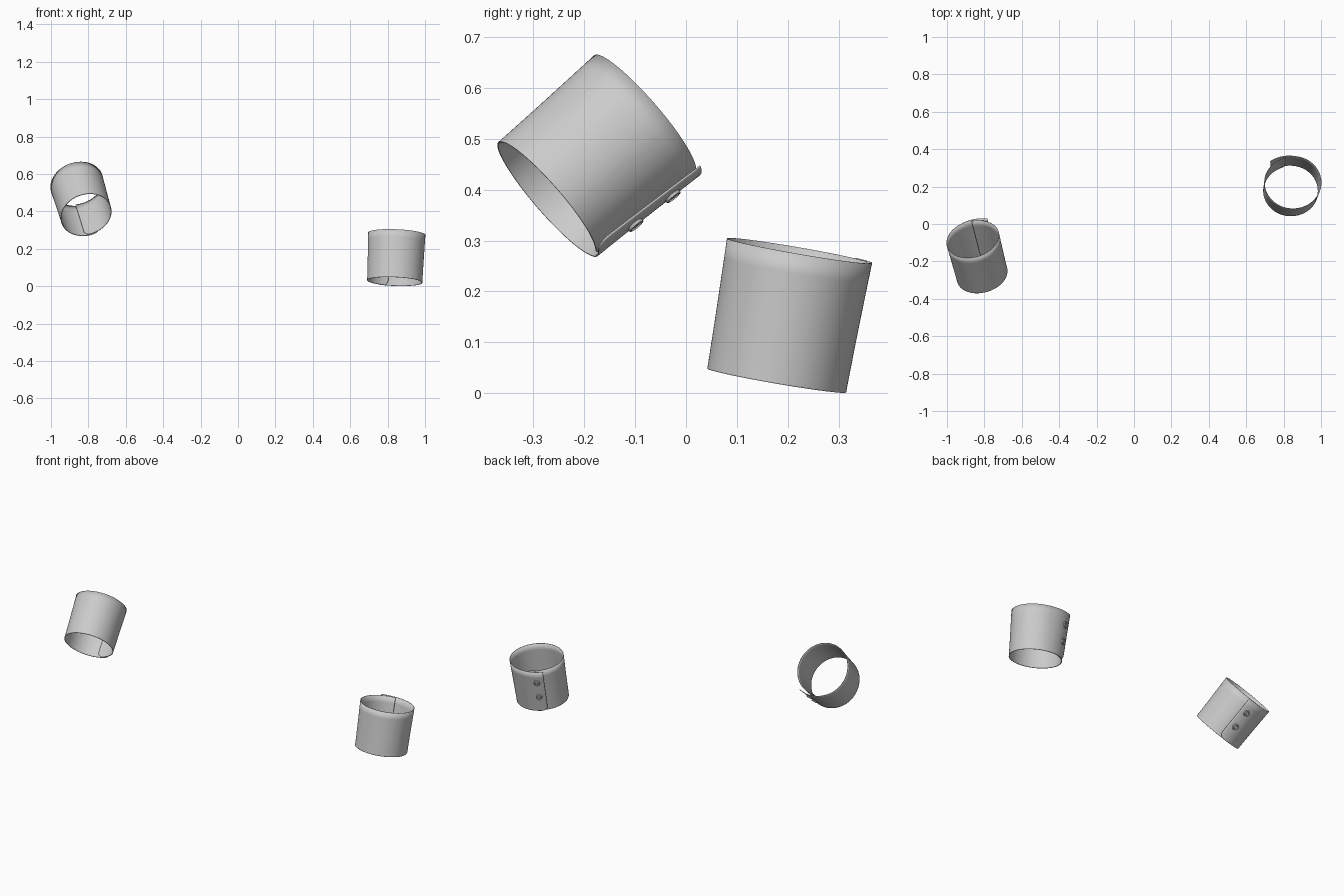
import bpy, bmesh, math
from mathutils import Vector, Matrix

if "Cube" in bpy.data.objects:
    bpy.data.objects.remove(bpy.data.objects["Cube"])

OVERLAP = math.radians(31)   # how far the flap covers the inner end
CORNER = 0.03                # rounded corners at the narrow end
NT, ROWS = 128, [0, .01, .03, .06, .1, .16, .25, .4, .55, .7, .85, 1]


def smooth(obj):
    bpy.ops.object.select_all(action='DESELECT')
    obj.select_set(True)
    bpy.context.view_layer.objects.active = obj
    bpy.ops.object.shade_smooth_by_angle(angle=math.radians(40))


def make_object(name, bm, matrix):
    bmesh.ops.recalc_face_normals(bm, faces=bm.faces)
    mesh = bpy.data.meshes.new(name)
    bm.to_mesh(mesh)
    bm.free()
    obj = bpy.data.objects.new(name, mesh)
    bpy.context.collection.objects.link(obj)
    obj.matrix_world = matrix
    return obj


def build_cuff(side, base, top, flap_dir, hand, long_axis):
    base, top = Vector(base), Vector(top)
    length = (top - base).length
    z = (top - base).normalized()
    x = Vector(flap_dir)
    x = (x - z * x.dot(z)).normalized()
    y = z.cross(x)
    frame = Matrix.Translation(base) @ Matrix((x, y, z)).transposed().to_4x4()

    # Wrapped sheet: t = 0 is the outer flap edge, t = 360 + overlap the inner end
    def point(t, h):
        v = h / length
        r = 0.1415 + 0.0055 * v ** 1.3
        r *= 1 + 0.033 * math.cos(2 * (t - math.radians(long_axis)))
        r += (0.005 + 0.013 * v) * max(0, 1 - t / math.radians(55)) ** 1.4
        r -= 0.004 * max(0, min(1, (t - 5.5) / 1.0))
        return Vector((r * math.cos(t), hand * r * math.sin(t), h))

    bm = bmesh.new()
    grid = []
    for v in ROWS:
        h = v * length
        d = max(0, CORNER - h)
        inset = (CORNER - math.sqrt(CORNER ** 2 - d ** 2)) / 0.145
        t0, t1 = inset, 2 * math.pi + OVERLAP - inset
        grid.append([bm.verts.new(point(t0 + (t1 - t0) * i / NT, h)) for i in range(NT + 1)])
    for a, b in zip(grid, grid[1:]):
        for i in range(NT):
            bm.faces.new((a[i], a[i + 1], b[i + 1], b[i]))
    cuff = make_object(side + "_cuff", bm, frame)
    mod = cuff.modifiers.new("thickness", 'SOLIDIFY')
    mod.thickness, mod.offset = 0.003, 0
    smooth(cuff)

    # Two snap buttons on the flap
    profile = [(0, .004), (.007, .004), (.009, .002), (.012, .002),
               (.014, .006), (.017, .005), (.0185, -.001)]
    for n, h in enumerate((0.092, 0.186)):
        t = math.radians(15)
        p = point(t, h)
        up = (point(t, h + .01) - p).normalized()
        along = (point(t + .02, h) - point(t - .02, h)).normalized()
        normal = along.cross(up).normalized()
        if normal.dot(Vector((p.x, p.y, 0))) < 0:
            normal.negate()
        side_dir = up.cross(normal)
        local = Matrix.Translation(p + normal * .0015) @ \
            Matrix((side_dir, up, normal)).transposed().to_4x4()
        bm = bmesh.new()
        verts = [bm.verts.new((r, 0, k)) for r, k in profile]
        edges = [bm.edges.new(e) for e in zip(verts, verts[1:])]
        bmesh.ops.spin(bm, geom=verts + edges, cent=(0, 0, 0), axis=(0, 0, 1),
                       angle=2 * math.pi, steps=32)
        bmesh.ops.remove_doubles(bm, verts=bm.verts, dist=1e-5)
        smooth(make_object(f"{side}_button_{n + 1}", bm, frame @ local))


# Nearly upright cuff on the right, mirrored tilted cuff on the left
build_cuff("right", (.838, .178, .025), (.849, .222, .28), (-.72, .695, 0), -1, 136)
build_cuff("left", (-.812, -.272, .382), (-.862, -.08, .548), (.48, .573, -.66), 1, 29)
